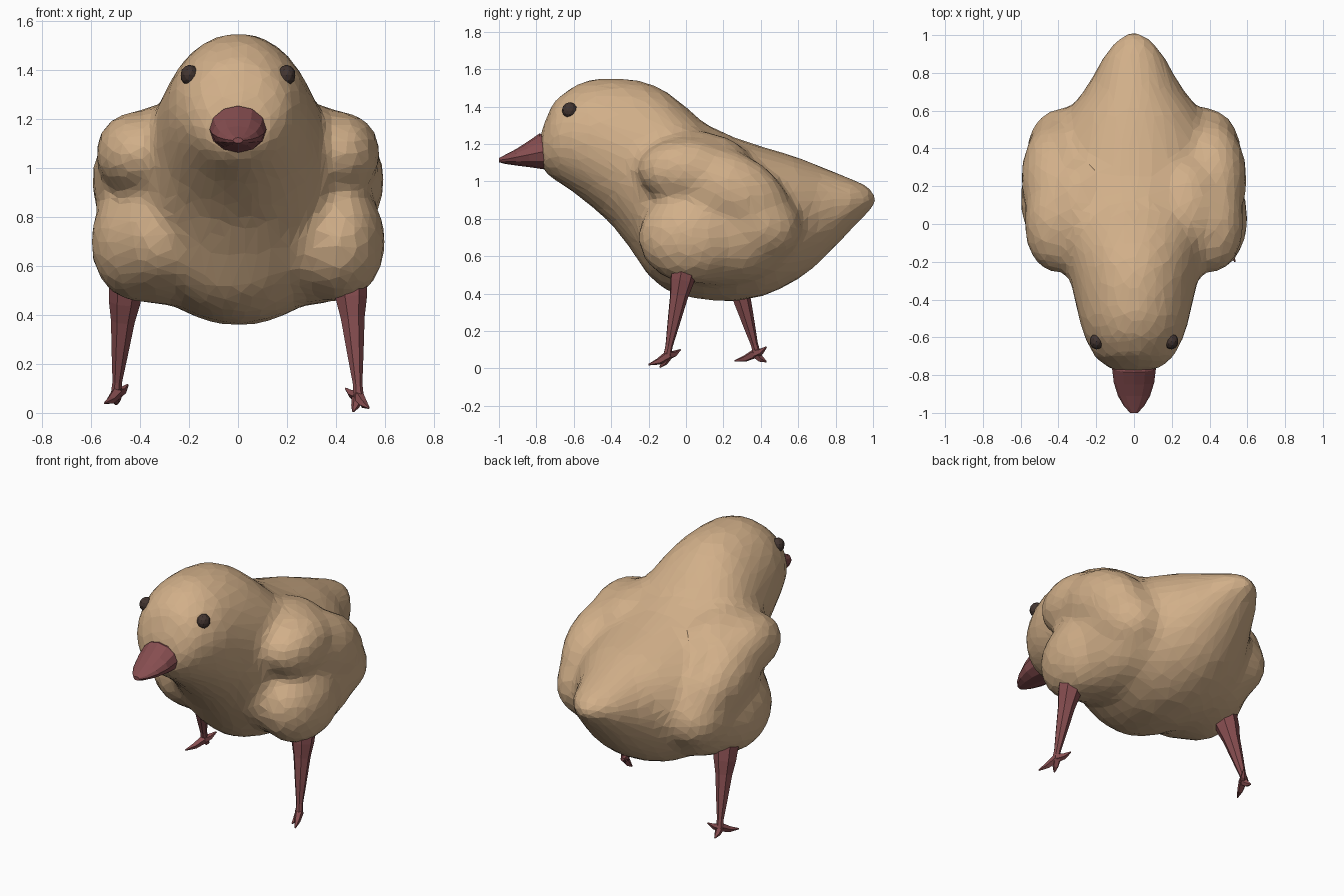
import bpy, bmesh, math
from mathutils import Vector, Matrix

if "Cube" in bpy.data.objects:
    bpy.data.objects.remove(bpy.data.objects["Cube"])


def material(name, rgb):
    m = bpy.data.materials.new(name)
    m.diffuse_color = (*rgb, 1)
    m.use_nodes = True
    m.node_tree.nodes["Principled BSDF"].inputs["Base Color"].default_value = m.diffuse_color
    return m


TAN = material("tan down", (0.64, 0.43, 0.25))
RED = material("dull red", (0.24, 0.075, 0.08))
DARK = material("dark brown", (0.055, 0.035, 0.03))


def finish(name, bm, mat):
    bmesh.ops.recalc_face_normals(bm, faces=bm.faces[:])
    me = bpy.data.meshes.new(name)
    bm.to_mesh(me)
    bm.free()
    me.materials.append(mat)
    ob = bpy.data.objects.new(name, me)
    bpy.context.collection.objects.link(ob)
    return ob


def loft(bm, rings):
    """Skin a list of equal-length point rings and cap the ends."""
    rows = [[bm.verts.new(p) for p in r] for r in rings]
    n = len(rows[0])
    for a, b in zip(rows, rows[1:]):
        for i in range(n):
            j = (i + 1) % n
            bm.faces.new((a[i], a[j], b[j], b[i]))
    bm.faces.new(rows[0])
    bm.faces.new(rows[-1])


def upright_ring(y, top, bottom, w, n, lean=0.0):
    """Ellipse in the xz plane; lean shifts the top forward."""
    zc, h = (top + bottom) / 2, (top - bottom) / 2
    ang = [2 * math.pi * i / n for i in range(n)]
    return [Vector((w * math.cos(a), y - lean * math.sin(a), zc + h * math.sin(a))) for a in ang]


def tube(bm, points, radii, n=6):
    pts = [Vector(p) for p in points]
    rings = []
    for i, p in enumerate(pts):
        t = (pts[min(i + 1, len(pts) - 1)] - pts[max(i - 1, 0)]).normalized()
        q = Vector((0, 0, 1)).rotation_difference(t)
        rings.append([p + q @ Vector((radii[i] * math.cos(2 * math.pi * k / n),
                                      radii[i] * math.sin(2 * math.pi * k / n), 0)) for k in range(n)])
    loft(bm, rings)


def ellipsoid(bm, centre, radii, tilt=0.0, sub=3):
    mat = (Matrix.Translation(centre) @ Matrix.Rotation(tilt, 4, 'X')
           @ Matrix.Diagonal((*radii, 1)))
    bmesh.ops.create_icosphere(bm, subdivisions=sub, radius=1, matrix=mat)


# body: head-to-tail profile (y, top, bottom, half width)
profile = [(-0.79, 1.20, 1.12, 0.05), (-0.765, 1.30, 1.05, 0.14), (-0.71, 1.43, 1.01, 0.21),
           (-0.60, 1.515, 0.94, 0.265), (-0.50, 1.55, 0.86, 0.295), (-0.40, 1.555, 0.77, 0.315),
           (-0.30, 1.55, 0.64, 0.34), (-0.20, 1.53, 0.49, 0.37), (-0.10, 1.48, 0.41, 0.40),
           (0.0, 1.40, 0.38, 0.43), (0.1, 1.31, 0.365, 0.45), (0.25, 1.24, 0.355, 0.46),
           (0.4, 1.19, 0.38, 0.45), (0.5, 1.16, 0.42, 0.41), (0.6, 1.13, 0.475, 0.35),
           (0.7, 1.09, 0.55, 0.27), (0.8, 1.05, 0.65, 0.21), (0.9, 1.01, 0.76, 0.16),
           (0.97, 0.98, 0.83, 0.10), (1.02, 0.94, 0.87, 0.04)]
bm = bmesh.new()
loft(bm, [upright_ring(y, t, b, w, 32) for y, t, b, w in profile])
for s, thigh_y in ((1, 0.03), (-1, 0.13)):
    # folded wing: shoulder, middle and low outer tip
    ellipsoid(bm, (s * 0.42, 0.0, 1.06), (0.165, 0.26, 0.175))
    ellipsoid(bm, (s * 0.28, 0.05, 1.09), (0.20, 0.30, 0.18))
    ellipsoid(bm, (s * 0.42, 0.24, 0.95), (0.18, 0.33, 0.21), -0.45)
    ellipsoid(bm, (s * 0.38, 0.38, 0.79), (0.19, 0.25, 0.20), -0.5)
    # flank and thigh, the left thigh set further back
    ellipsoid(bm, (s * 0.31, 0.17, 0.72), (0.255, 0.42, 0.28))
    ellipsoid(bm, (s * 0.41, thigh_y, 0.70), (0.195, 0.29, 0.25))
body = finish("body", bm, TAN)
m = body.modifiers.new("merge", 'REMESH')
m.mode, m.voxel_size = 'VOXEL', 0.028
m = body.modifiers.new("soften", 'SMOOTH')
m.factor, m.iterations = 0.5, 18
m = body.modifiers.new("facets", 'DECIMATE')
m.ratio = 0.12

# beak: rounded wedge
bm = bmesh.new()
loft(bm, [upright_ring(y, t, b, w, 12, l) for y, t, b, w, l in (
    (-0.70, 1.25, 1.06, 0.105, 0.02), (-0.765, 1.255, 1.062, 0.116, 0.02),
    (-0.84, 1.21, 1.075, 0.107, 0.01), (-0.91, 1.172, 1.085, 0.085, 0),
    (-0.965, 1.143, 1.093, 0.053, 0), (-1.0, 1.125, 1.102, 0.02, 0))])
finish("beak", bm, RED)

# eyes
for s, side in ((1, "right"), (-1, "left")):
    bm = bmesh.new()
    ellipsoid(bm, (s * 0.198, -0.622, 1.38), (0.038, 0.042, 0.043), 0, 2)
    finish(side + "_eye", bm, DARK)

# legs with flared tops and three toes: hip, ankle, toe ends
legs = {"right": ((0.455, -0.005, 0.56), (0.49, -0.095, 0.10),
                  ((0.535, -0.20, 0.02), (0.47, -0.14, 0.005), (0.44, -0.03, 0.10))),
        "left": ((-0.455, 0.25, 0.54), (-0.495, 0.37, 0.11),
                 ((-0.545, 0.26, 0.04), (-0.50, 0.43, 0.035), (-0.45, 0.43, 0.115)))}
for side, (hip, ankle, toes) in legs.items():
    hip, ankle = Vector(hip), Vector(ankle)
    bm = bmesh.new()
    tube(bm, [hip.lerp(ankle, f) for f in (0, 0.2, 0.38, 0.7, 0.96, 1.08)],
         (0.075, 0.066, 0.05, 0.034, 0.02, 0.022), 7)
    base = ankle - Vector((0, 0, 0.03))
    for toe in toes:
        toe = Vector(toe)
        mid = base.lerp(toe, 0.5) - Vector((0, 0, 0.008))
        tube(bm, (base, mid, toe), (0.026, 0.018, 0.004), 5)
    finish(side + "_leg", bm, RED)
